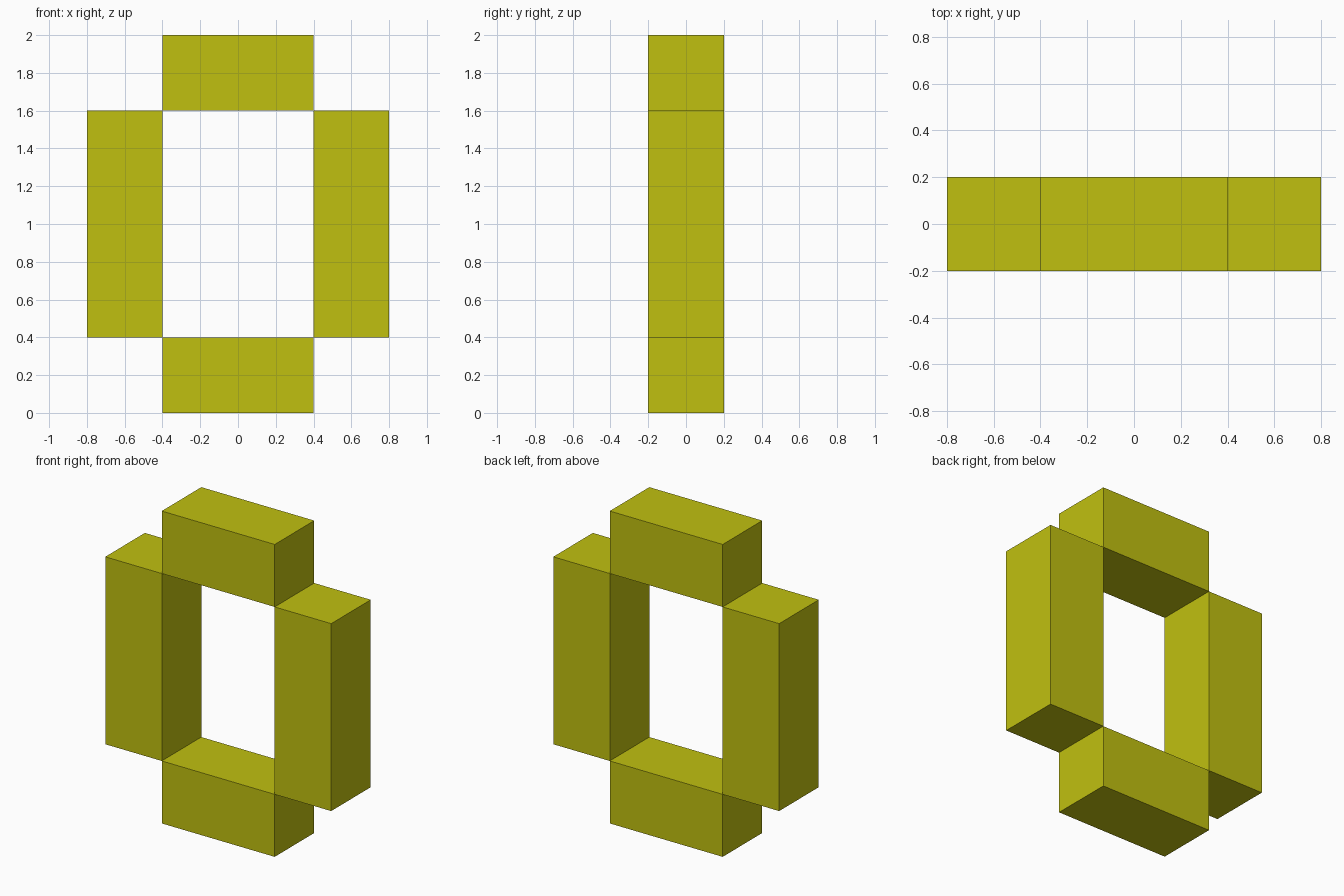
import bpy

cube = bpy.data.objects.get("Cube")
if cube:
    bpy.data.objects.remove(cube, do_unlink=True)

# Single yellow material
yellow = bpy.data.materials.new("olive_yellow")
yellow.use_nodes = True
colour = (0.53, 0.53, 0.005, 1.0)
yellow.diffuse_color = colour
yellow.node_tree.nodes["Principled BSDF"].inputs["Base Color"].default_value = colour

THICK = 0.4   # section of every bar
WIDTH = 0.8   # length of the horizontal bars
HEIGHT = 1.2  # length of the upright bars


def bar(name, x, z, width, height):
    bpy.ops.mesh.primitive_cube_add(size=1, location=(x, 0, z))
    obj = bpy.context.object
    obj.name = obj.data.name = name
    obj.scale = (width, THICK, height)
    bpy.ops.object.transform_apply(location=False, rotation=False, scale=True)
    obj.data.materials.append(yellow)


# Horizontal bars, then uprights meeting them at the edges
for name, side in (("bottom_bar", -1), ("top_bar", 1)):
    bar(name, 0, 1 + side * (HEIGHT + THICK) / 2, WIDTH, THICK)
for name, side in (("right_bar", -1), ("left_bar", 1)):
    bar(name, side * (WIDTH + THICK) / 2, 1, THICK, HEIGHT)
